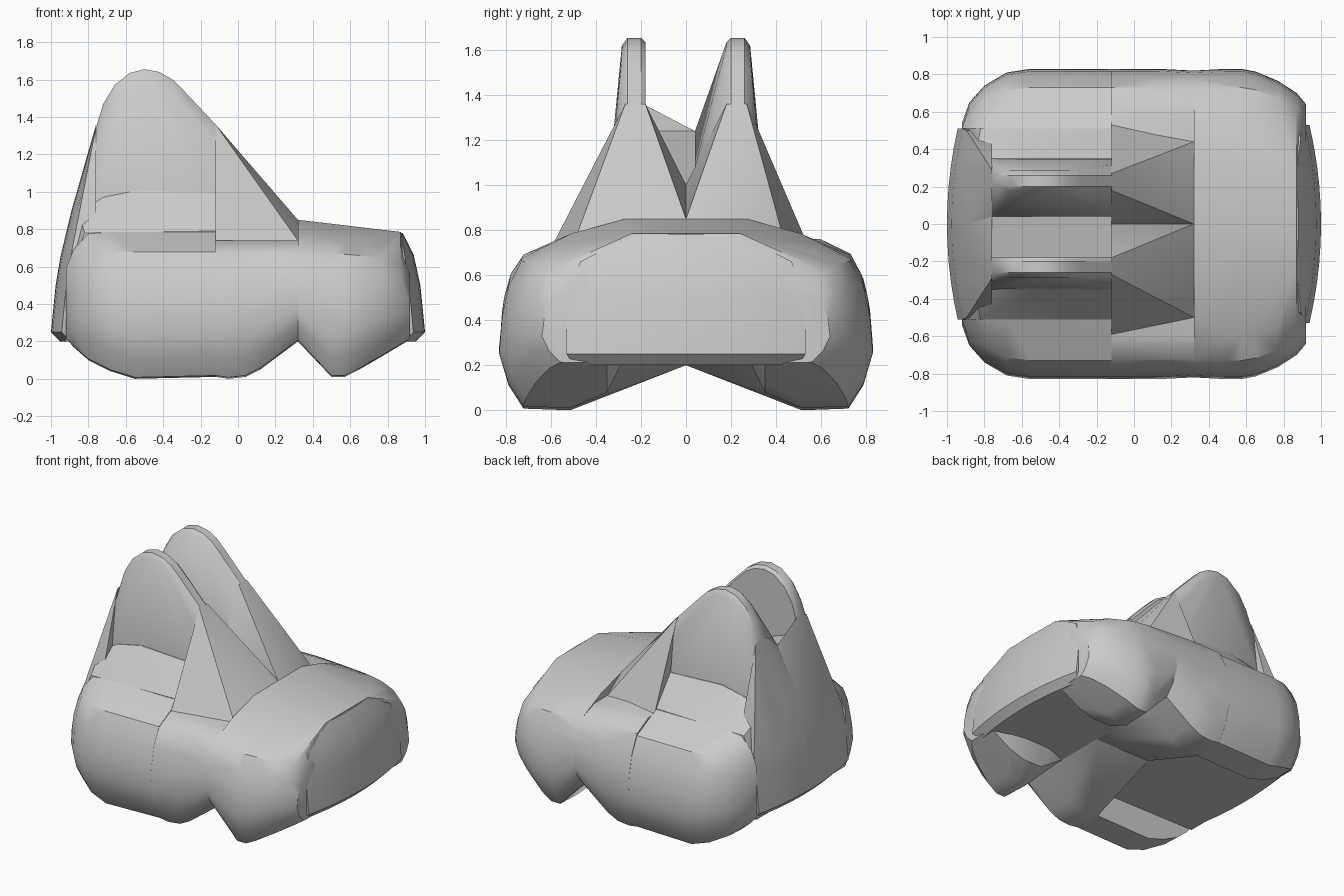
import bpy
import bmesh
from math import radians
from mathutils import Vector

default_cube = bpy.data.objects.get("Cube")
if default_cube:
    bpy.data.objects.remove(default_cube, do_unlink=True)

grey = bpy.data.materials.new("plain grey")
grey.use_nodes = True
colour = (0.6, 0.6, 0.6, 1)
grey.diffuse_color = colour
grey.node_tree.nodes["Principled BSDF"].inputs["Base Color"].default_value = colour


def hull(name, points, side=1):
    """Make a convex solid around the points, flipped to the given side in y."""
    bm = bmesh.new()
    for x, y, z in points:
        bm.verts.new((x, y * side, z))
    bmesh.ops.remove_doubles(bm, verts=bm.verts, dist=0.001)
    result = bmesh.ops.convex_hull(bm, input=bm.verts)
    unused = {v for v in result["geom_interior"] + result["geom_unused"]
              if isinstance(v, bmesh.types.BMVert)}
    bmesh.ops.delete(bm, geom=list(unused), context="VERTS")
    bmesh.ops.dissolve_limit(bm, angle_limit=radians(1), verts=bm.verts, edges=bm.edges)
    bmesh.ops.recalc_face_normals(bm, faces=bm.faces)
    mesh = bpy.data.meshes.new(name)
    bm.to_mesh(mesh)
    bm.free()
    mesh.materials.append(grey)
    obj = bpy.data.objects.new(name, mesh)
    bpy.context.collection.objects.link(obj)
    bpy.ops.object.select_all(action="DESELECT")
    obj.select_set(True)
    bpy.context.view_layer.objects.active = obj
    bpy.ops.object.shade_smooth_by_angle(angle=radians(32))
    return obj


# Half cross-section of the lower body, as fractions of width and height
FLANK = [(.62, 0), (.87, .01), (.95, .15), (1, .34), (.985, .56), (.95, .75), (.88, .91), (.72, 1)]
SILL = 0.2


def body(stations, inner, sill, crown=0):
    """Flank points at stations of x, width, floor, roof, closed by an inner wall."""
    points = []
    for x, width, floor, roof in stations:
        height = roof - floor
        points += [Vector((x, max(width * across, inner), floor + height * up))
                   for across, up in FLANK]
        points.append(Vector((x, inner, max(sill, floor))))
        points.append(Vector((x, inner, roof + crown)))
    return points


def bow(levels, direction, root):
    """Half of a bumper that bulges outward; levels are height, reach, half width."""
    points = []
    for z, reach, half in levels:
        for step in range(6):
            y = half * step / 5
            bulge = 0.22 * y * y
            points.append((direction * (reach - bulge), y, z))
        points += [(direction * root, 0, z), (direction * root, half, z)]
    return points


REAR, SPLIT, FRONT, NOSE = -.92, -.12, .32, .92
BACK = -.76  # where the rear shell meets the fins

rear_stations = [
    (SPLIT, .83, 0.01, .745), (-.55, .83, 0, .745), (-.68, .81, .04, .745),
    (-.8, .74, .1, .735), (-.88, .65, .17, .65), (REAR, .54, .22, .55),
]
front_stations = [
    (FRONT, .82, SILL, .74), (.5, .83, 0.01, .74), (.57, .83, .01, .73),
    (.65, .815, .05, .72), (.77, .765, .12, .70), (.87, .7, .18, .66), (NOSE, .64, .21, .56),
]

# Rear core: a flat floor, sloped shoulders and the crest that carries the fins
rear_core = [(x, y, SILL) for x in (REAR, SPLIT) for y in (0, .51)]
rear_core += [(-.9, .51, .58), (-.82, .51, .78), (SPLIT, .51, .79)]
for y in (0, .35):
    rear_core += [(-.85, y, .89), (-.72, y, .97), (-.53, y, 1.01), (SPLIT, y, .99)]

# Edges of the hood, and the core below it
hood = [(x, y, z) for x, edge, z in ((FRONT, .27, .85), (.87, .24, .785)) for y in (0, edge)]
hood.append((FRONT, .51, .785))
front_core = [(x, y, z) for x in (FRONT, NOSE) for y in (0, .36) for z in (SILL, .6)]

front_levels = [(.2, .95, .5), (.25, 1, .53), (.5, .975, .53), (.66, .94, .47), (.78, .88, .24)]
rear_levels = [(.2, .95, .48), (.25, 1, .51), (.5, .975, .51), (.65, .95, .5), (.9, .89, .38)]

# Outline of a fin seen from the side
fin_outline = [
    (-.87, .9), (BACK, 1.34), (-.72, 1.47), (-.66, 1.57), (-.58, 1.635), (-.5, 1.655),
    (-.42, 1.64), (-.35, 1.6), (-.28, 1.53), (SPLIT, 1.36),
]
fin_plate = []
for x, z in fin_outline:
    fin_plate += [(x, .2, z), (x, .26, z), (x, .18, z - .02), (x, .285, z - .035)]
for x in (BACK, SPLIT):
    fin_plate += [(x, .18, .6), (x, .35, .95), (x, .35, .6), (x, .315, 1.25)]

for label, side in (("right", -1), ("left", 1)):
    # Rear: outer block over the wheel, and the raised core
    hull(label + "_rear_block", body(rear_stations, .51, 0, .04), side)
    hull(label + "_rear_core", rear_core, side)

    # Middle: its roof is slightly higher on the left
    roof = .75 + .01 * side
    middle_stations = [
        (SPLIT, .83, 0.01, roof), (-.05, .83, 0, roof), (.04, .83, .01, roof),
        (.12, .83, .05, roof), (FRONT, .82, SILL, .74),
    ]
    hull(label + "_middle_body", body(middle_stations, 0, SILL), side)

    # Front: outer block with the hood, and the flat-bottomed core
    hull(label + "_front_block", body(front_stations, .35, .08) + hood, side)
    hull(label + "_front_core", front_core, side)

    # Bulging ends
    hull(label + "_front_bumper", bow(front_levels, 1, .7), side)
    crest = [(BACK, .18, 1.355), (BACK, .29, 1.34), (BACK, .04 * side, 1.24)]
    hull(label + "_rear_shell", bow(rear_levels, -1, -BACK) + crest, side)

    # Sloping wedge in front of each fin
    foot = .56 - .03 * side
    wedge = [
        (SPLIT, .18, 1.36), (SPLIT, .27, 1.36), (SPLIT, .32, 1.25), (SPLIT, foot, roof),
        (SPLIT, 0, 1), (FRONT, 0, .85), (FRONT, .28, .85), (FRONT, foot - .09, .74),
        (SPLIT, 0, .6), (FRONT, 0, .6),
    ]
    hull(label + "_windscreen_wedge", wedge, side)

# The left fin leans in to the valley; the floor falls away toward the front
lean = [(BACK, .04, 1.24), (SPLIT, .04, 1.08), (BACK, .04, .6), (SPLIT, .04, .6)]
hull("left_fin", fin_plate + lean)
hull("right_fin", fin_plate, -1)
floor_corners = ((BACK, .6), (SPLIT, .6), (BACK, 1.24), (SPLIT, 1))
hull("valley_floor", [(x, y, z) for x, z in floor_corners for y in (-.19, .05)])
